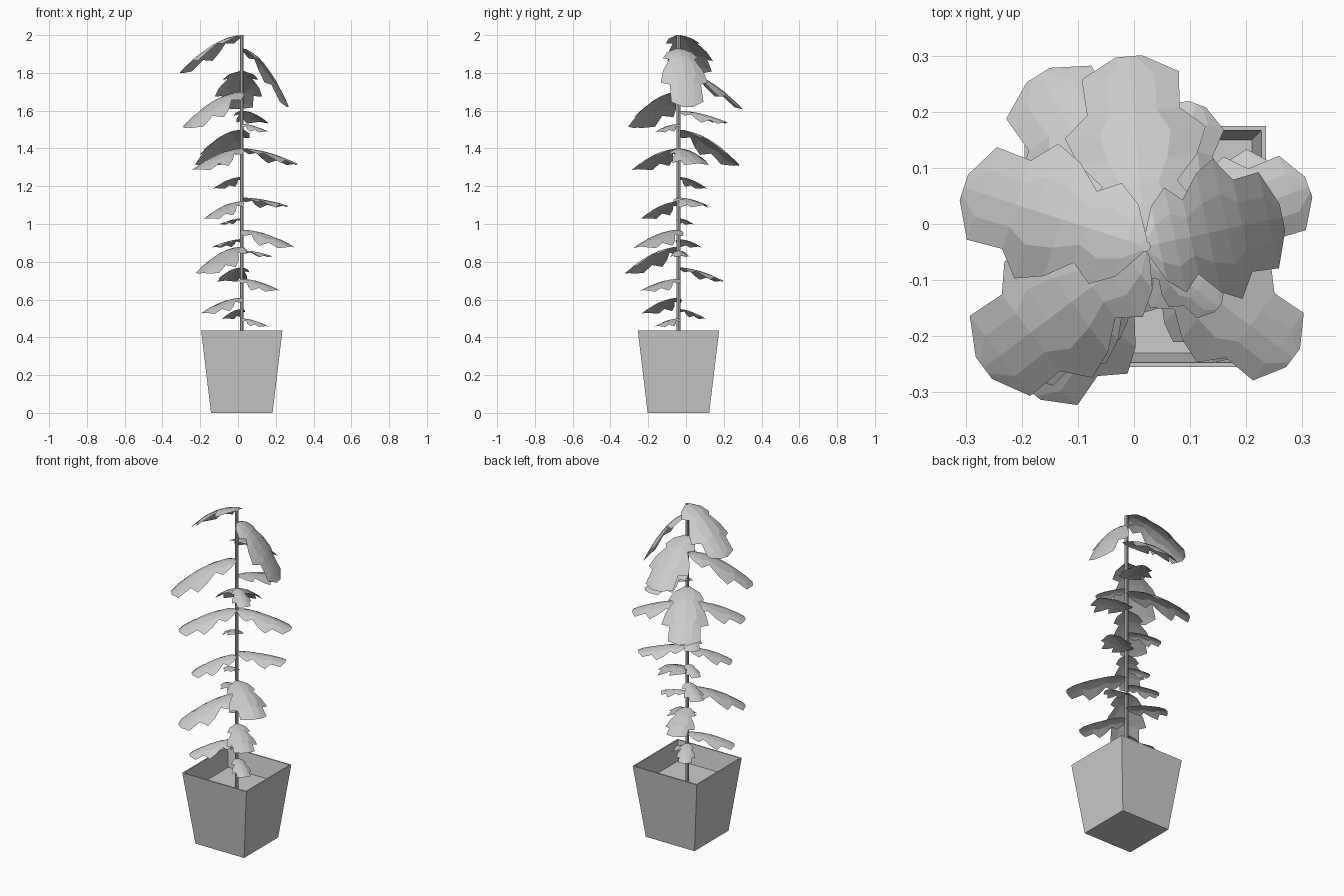
import bpy
import bmesh
from math import cos, sin, radians, hypot
from mathutils import Vector

if "Cube" in bpy.data.objects:
    bpy.data.objects.remove(bpy.data.objects["Cube"], do_unlink=True)

grey = bpy.data.materials.new("plain_grey")
grey.use_nodes = True
COLOUR = (0.6, 0.6, 0.6, 1)
grey.diffuse_color = COLOUR
grey.node_tree.nodes["Principled BSDF"].inputs["Base Color"].default_value = COLOUR

CENTRE = Vector((0.02, -0.04, 0))
POT_HEIGHT = 0.435
SOIL_HEIGHT = 0.32


def finish(name, bm):
    mesh = bpy.data.meshes.new(name)
    bm.to_mesh(mesh)
    bm.free()
    mesh.materials.append(grey)
    obj = bpy.data.objects.new(name, mesh)
    bpy.context.scene.collection.objects.link(obj)
    obj.location = CENTRE


def square_ring(bm, half, z):
    corners = [(-1, -1), (1, -1), (1, 1), (-1, 1)]
    return [bm.verts.new((sx * half, sy * half, z)) for sx, sy in corners]


# Tapered square pot: outer wall, rim, inner wall and soil
bm = bmesh.new()
rings = [square_ring(bm, half, z) for half, z in (
    (0.163, 0), (0.215, POT_HEIGHT), (0.207, POT_HEIGHT), (0.19, SOIL_HEIGHT))]
bm.faces.new(rings[0][::-1])
for low, high in zip(rings, rings[1:]):
    for i in range(4):
        j = (i + 1) % 4
        bm.faces.new((low[i], low[j], high[j], high[i]))
bm.faces.new(rings[-1])
finish("pot", bm)

# Stem
bpy.ops.mesh.primitive_cylinder_add(
    vertices=8, radius=0.01, depth=2 - SOIL_HEIGHT,
    location=CENTRE + Vector((0, 0, 1 + SOIL_HEIGHT / 2)))
stem = bpy.context.object
stem.name = "stem"
stem.data.materials.append(grey)
bpy.ops.object.shade_smooth_by_angle()

# Leaf outline: (distance along the leaf, half width), both per unit length
OUTLINE = [(0, 0.03), (0.1, 0.17), (0.22, 0.24), (0.33, 0.17), (0.46, 0.27),
           (0.6, 0.32), (0.71, 0.21), (0.9, 0.22), (1, 0.06)]
COLUMNS = (-1, -0.5, 0, 0.5, 1)


def leaf(name, height, azimuth, reach, drop):
    """Arched, toothed sheet that bends down toward its tip and edges."""
    length = hypot(reach, drop)
    a = radians(azimuth)
    out, side = Vector((cos(a), sin(a), 0)), Vector((-sin(a), cos(a), 0))
    bm = bmesh.new()
    grid = []
    for t, width in OUTLINE:
        line = []
        for u in COLUMNS:
            across = u * width * length
            p = out * reach * t + side * across
            p.z = height - drop * t ** 1.8 - 1.4 * across ** 2 / length
            line.append(bm.verts.new(p))
        grid.append(line)
    for near, far in zip(grid, grid[1:]):
        for i in range(len(COLUMNS) - 1):
            bm.faces.new((near[i], far[i], far[i + 1], near[i + 1]))
    finish(name, bm)


# Leaves from the top down: height, direction in degrees, reach, drop
LEAVES = [
    (2.0, 162, 0.34, 0.2), (1.93, 12, 0.25, 0.31), (1.81, 95, 0.34, 0.2),
    (1.7, 217, 0.36, 0.19), (1.6, 70, 0.27, 0.06), (1.53, 320, 0.17, 0.04),
    (1.5, 122, 0.36, 0.19), (1.4, 20, 0.31, 0.08), (1.4, 222, 0.32, 0.11),
    (1.25, 135, 0.19, 0.06), (1.14, 30, 0.27, 0.04), (1.12, 225, 0.25, 0.09),
    (1.03, 150, 0.13, 0.03), (0.97, 323, 0.33, 0.09), (0.92, 145, 0.18, 0.04),
    (0.88, 232, 0.33, 0.14), (0.86, 5, 0.16, 0.03), (0.77, 110, 0.25, 0.07),
    (0.71, 315, 0.26, 0.06), (0.61, 220, 0.26, 0.08),
    (0.55, 120, 0.16, 0.05), (0.5, 320, 0.17, 0.04),
]
for number, values in enumerate(LEAVES, 1):
    leaf(f"leaf_{number}", *values)
